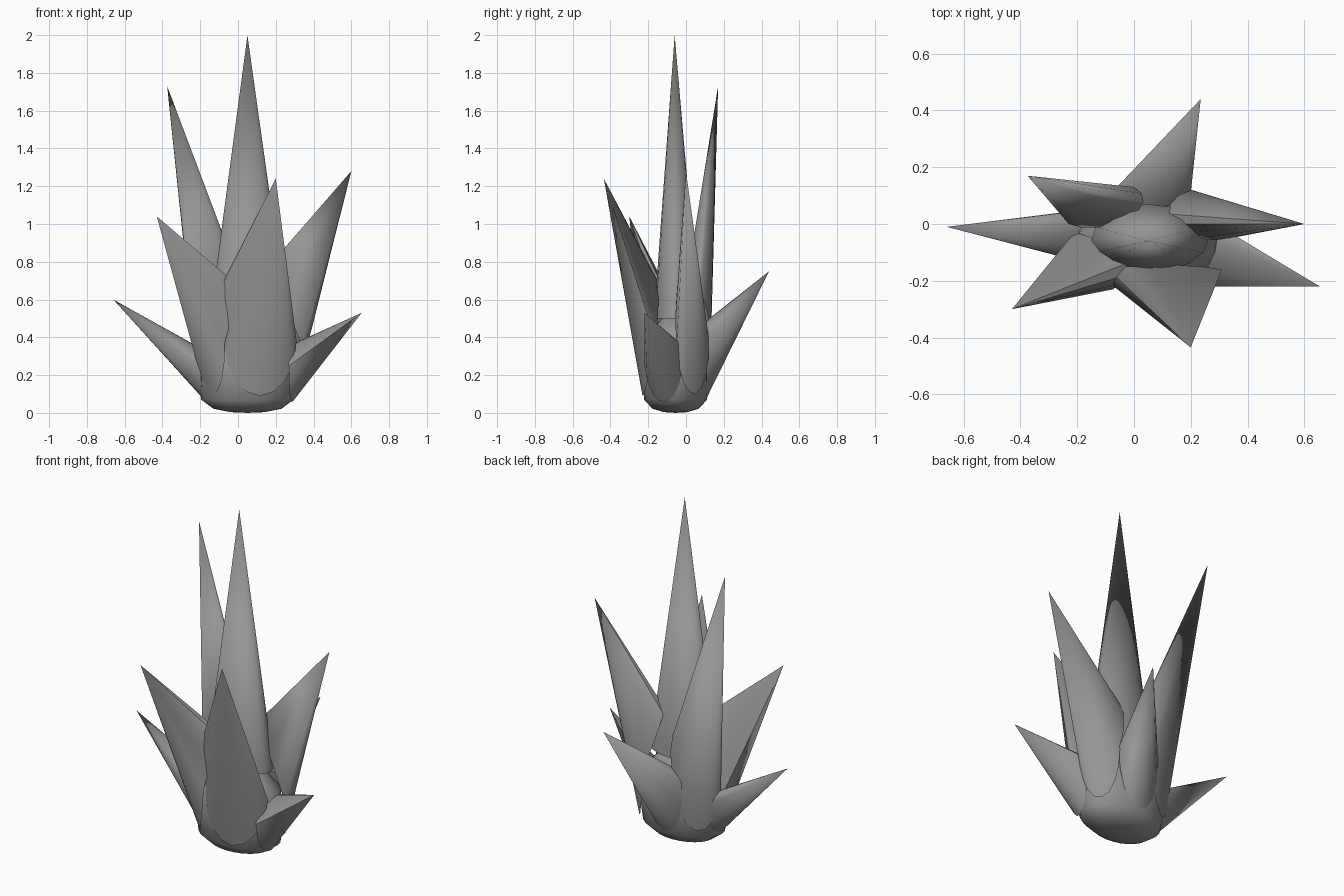
import bpy, bmesh, math
from mathutils import Vector

if "Cube" in bpy.data.objects:
    bpy.data.objects.remove(bpy.data.objects["Cube"], do_unlink=True)

grey = bpy.data.materials.new("leaf grey")
grey.use_nodes = True
grey.diffuse_color = (0.3, 0.3, 0.3, 1)
grey.node_tree.nodes["Principled BSDF"].inputs["Base Color"].default_value = (0.3, 0.3, 0.3, 1)


def finish(name, bm, angle):
    bmesh.ops.recalc_face_normals(bm, faces=bm.faces)
    mesh = bpy.data.meshes.new(name)
    bm.to_mesh(mesh)
    bm.free()
    mesh.materials.append(grey)
    ob = bpy.data.objects.new(name, mesh)
    bpy.context.collection.objects.link(ob)
    bpy.ops.object.select_all(action='DESELECT')
    ob.select_set(True)
    bpy.context.view_layer.objects.active = ob
    bpy.ops.object.shade_smooth_by_angle(angle=math.radians(angle))


def leaf(name, tip, left, right, outer, inner, sides=16):
    """Pointed leaf: a cone on a ring through four root points."""
    left, right, outer, inner = map(Vector, (left, right, outer, inner))
    mid, across = (left + right) / 2, (right - left) / 2
    bm = bmesh.new()
    ring = []
    for i in range(sides):
        t = math.tau * i / sides
        side = outer if math.sin(t) > 0 else inner
        ring.append(bm.verts.new(mid + across * math.cos(t) + (side - mid) * abs(math.sin(t))))
    apex = bm.verts.new(tip)
    for i in range(sides):
        bm.faces.new((ring[i], ring[(i + 1) % sides], apex))
    bm.faces.new(ring)
    finish(name, bm, 50)


# Rounded root bowl, oval in plan, rising to a hidden core
profile = [(0.09, 0.004), (0.18, 0.022), (0.245, 0.07), (0.265, 0.22), (0.24, 0.38)]
bm = bmesh.new()
sides = 24
rings = [[bm.verts.new((0.05 + r * math.cos(math.tau * i / sides),
                        -0.055 + 0.68 * r * math.sin(math.tau * i / sides), z))
          for i in range(sides)] for r, z in profile]
for low, high in zip(rings, rings[1:]):
    for i in range(sides):
        j = (i + 1) % sides
        bm.faces.new((low[i], low[j], high[j], high[i]))
for ring, z in ((rings[0], 0), (rings[-1], 0.6)):
    pole = bm.verts.new((0.05, -0.055, z))
    for i in range(sides):
        bm.faces.new((ring[i], ring[(i + 1) % sides], pole))
finish("root_bowl", bm, 60)

# Leaves: tip, left root, right root, outer root, inner root
leaf("centre_leaf", (0.05, -0.06, 2), (-0.15, -0.06, 0.5), (0.26, -0.06, 0.5),
     (0.05, -0.17, 0.5), (0.05, 0.07, 0.5))
leaf("tall_back_leaf", (-0.375, 0.17, 1.73), (0, 0.13, 0.45), (-0.23, 0, 0.38),
     (-0.12, 0.08, 0.12), (-0.02, 0.02, 0.7))
leaf("tall_left_leaf", (0.6, 0, 1.28), (0.34, -0.05, 0.35), (0.2, 0.12, 0.4),
     (0.27, 0.05, 0.1), (0.14, 0, 0.75))
leaf("front_leaf", (0.2, -0.435, 1.24), (-0.07, -0.2, 0.37), (0.31, -0.16, 0.38),
     (0.12, -0.23, 0.09), (-0.03, -0.15, 0.7))
leaf("front_right_leaf", (-0.43, -0.3, 1.04), (-0.21, -0.03, 0.3), (-0.07, -0.22, 0.37),
     (-0.13, -0.17, 0.09), (-0.03, -0.14, 0.7))
leaf("back_leaf", (0.235, 0.44, 0.75), (-0.07, 0.12, 0.4), (0.2, 0.11, 0.4),
     (0.06, 0.11, 0.08), (0.06, 0.06, 0.45))
leaf("low_right_leaf", (-0.66, -0.01, 0.6), (-0.18, 0.05, 0.28), (-0.2, -0.13, 0.25),
     (-0.18, -0.04, 0.07), (-0.18, -0.03, 0.33))
leaf("low_left_leaf", (0.655, -0.22, 0.53), (0.27, -0.22, 0.25), (0.32, -0.02, 0.33),
     (0.29, -0.1, 0.06), (0.27, -0.08, 0.35))
